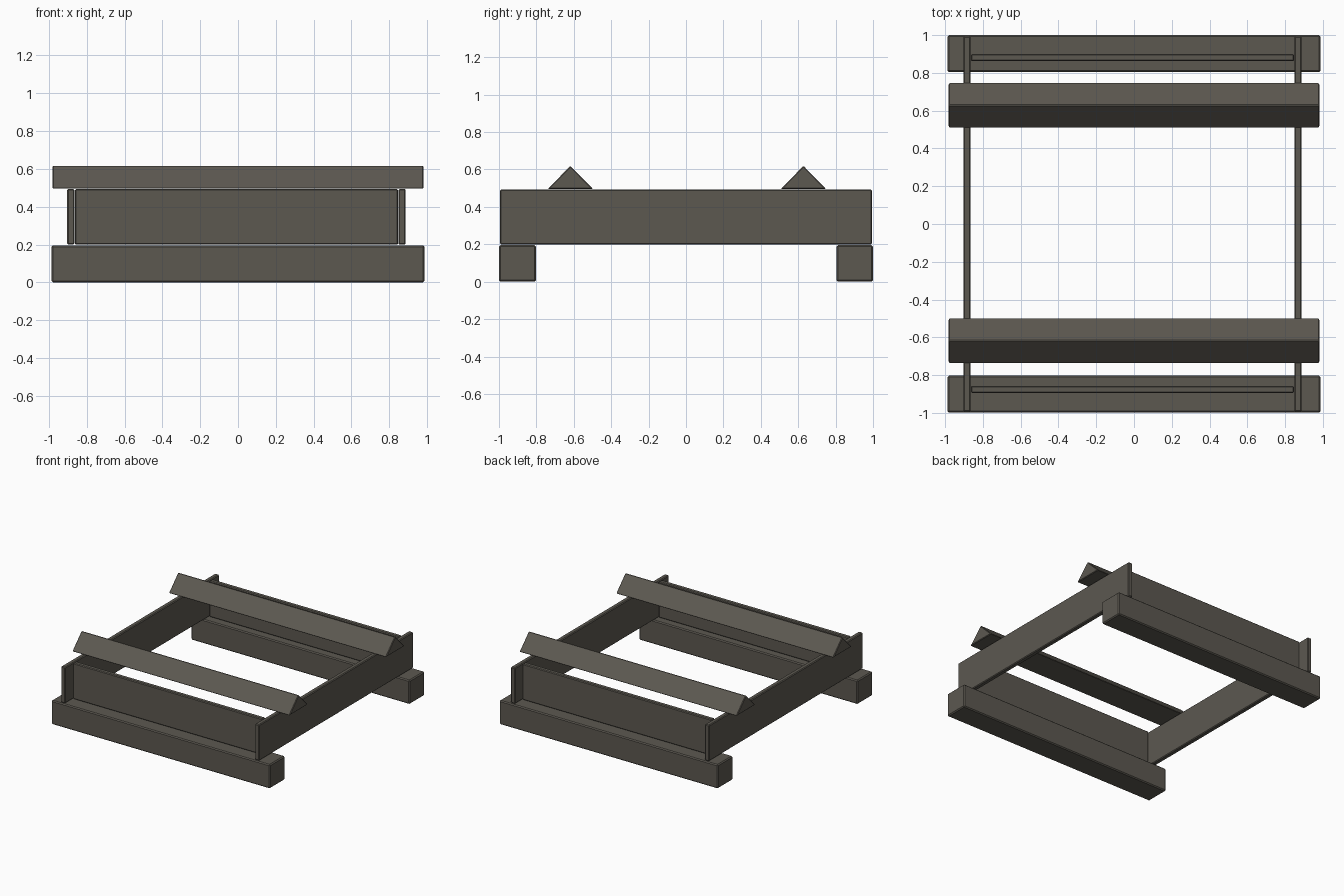
import bpy, bmesh

if "Cube" in bpy.data.objects:
    bpy.data.objects.remove(bpy.data.objects["Cube"])

mat = bpy.data.materials.new("dark weathered grey")
mat.diffuse_color = (0.107, 0.098, 0.081, 1)
mat.use_nodes = True
mat.node_tree.nodes["Principled BSDF"].inputs["Base Color"].default_value = mat.diffuse_color


def bar(name, x0, x1, profile, bevel):
    """Extrude a (y, z) profile along x and soften its edges."""
    bm = bmesh.new()
    face = bm.faces.new([bm.verts.new((x0, y, z)) for y, z in profile])
    ext = bmesh.ops.extrude_face_region(bm, geom=[face])["geom"]
    bmesh.ops.translate(bm, vec=(x1 - x0, 0, 0),
                        verts=[g for g in ext if isinstance(g, bmesh.types.BMVert)])
    bmesh.ops.recalc_face_normals(bm, faces=bm.faces)
    mesh = bpy.data.meshes.new(name)
    bm.to_mesh(mesh)
    bm.free()
    mesh.materials.append(mat)
    ob = bpy.data.objects.new(name, mesh)
    bpy.context.collection.objects.link(ob)
    mod = ob.modifiers.new("soft edges", 'BEVEL')
    mod.width = bevel
    mod.segments = 1
    mod.limit_method = 'ANGLE'


def rect(y0, y1, z0, z1):
    return [(y0, z0), (y1, z0), (y1, z1), (y0, z1)]


# Base beams, end boards and ridge rails, front and back
for side, beam_y, board_y, rail_y in (
        ("front", -0.901, -0.876, -0.618),
        ("back", 0.902, 0.881, 0.628)):
    bar(side + "_base_beam", -0.987, 0.987,
        rect(beam_y - 0.098, beam_y + 0.098, 0, 0.195), 0.008)
    bar(side + "_end_board", -0.863, 0.847,
        rect(board_y - 0.019, board_y + 0.019, 0.199, 0.493), 0.006)
    bar(side + "_ridge_rail", -0.981, 0.981,
        [(rail_y - 0.121, 0.496), (rail_y + 0.121, 0.496), (rail_y, 0.619)], 0.005)

# Long side boards resting on the beams
for side, x in (("left", -0.884), ("right", 0.868)):
    bar(side + "_side_board", x - 0.019, x + 0.019,
        rect(-0.994, 0.994, 0.199, 0.493), 0.006)
